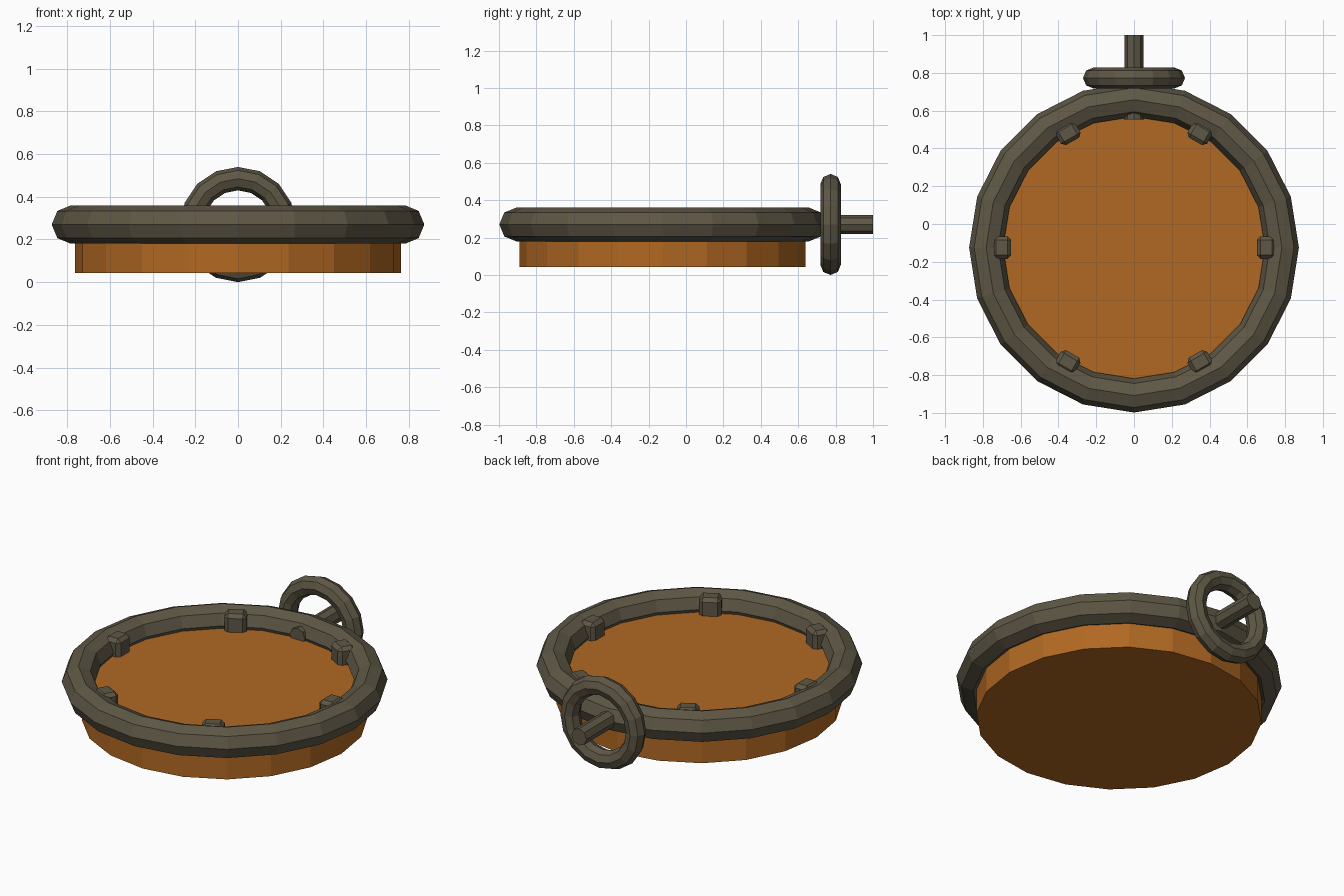
import bpy
from math import radians, sin, cos

cube = bpy.data.objects.get("Cube")
if cube:
    bpy.data.objects.remove(cube, do_unlink=True)

RING_Y = -0.125   # centre of the round body
MID_Z = 0.27      # height of the rim, wheel and axle centres


def material(name, rgb):
    mat = bpy.data.materials.new(name)
    mat.use_nodes = True
    mat.diffuse_color = (*rgb, 1)
    mat.node_tree.nodes["Principled BSDF"].inputs["Base Color"].default_value = (*rgb, 1)
    return mat


def finish(name, mat):
    obj = bpy.context.object
    obj.name = name
    obj.data.materials.append(mat)
    return obj


def torus(name, location, major, minor, sides, mat, rotation=(0, 0, 0)):
    bpy.ops.mesh.primitive_torus_add(
        location=location, rotation=rotation, major_radius=major, minor_radius=minor,
        major_segments=sides, minor_segments=8)
    return finish(name, mat)


def cylinder(name, location, radius, depth, sides, mat, rotation=(0, 0, 0)):
    bpy.ops.mesh.primitive_cylinder_add(
        vertices=sides, radius=radius, depth=depth, location=location, rotation=rotation)
    return finish(name, mat)


orange = material("rusty orange", (0.44, 0.14, 0.016))
metal = material("dark olive metal", (0.113, 0.096, 0.061))

# Round body and its heavy rim
bottom, top = 0.042, 0.252
cylinder("body", (0, RING_Y, (bottom + top) / 2), 0.765, top - bottom, 20, orange)
torus("rim", (0, RING_Y, MID_Z), 0.783, 0.09, 20, metal)

# Hand wheel and axle at the back
upright = (radians(90), 0, 0)
torus("hand_wheel", (0, 0.773, MID_Z), 0.215, 0.055, 16, metal, upright)
cylinder("axle", (0, 0.777, MID_Z), 0.05, 0.446, 8, metal, upright)

# Six chamfered studs around the inside of the rim
for i in range(6):
    a = radians(60 * i)
    bpy.ops.mesh.primitive_cube_add(
        size=1, location=(0.7 * cos(a), RING_Y + 0.7 * sin(a), MID_Z), rotation=(0, 0, a))
    stud = finish(f"stud_{i + 1}", metal)
    for v in stud.data.vertices:
        v.co.x *= 0.1
        v.co.y *= 0.12
        v.co.z *= 0.166
    bevel = stud.modifiers.new("chamfer", "BEVEL")
    bevel.width = 0.02
    bevel.segments = 1
